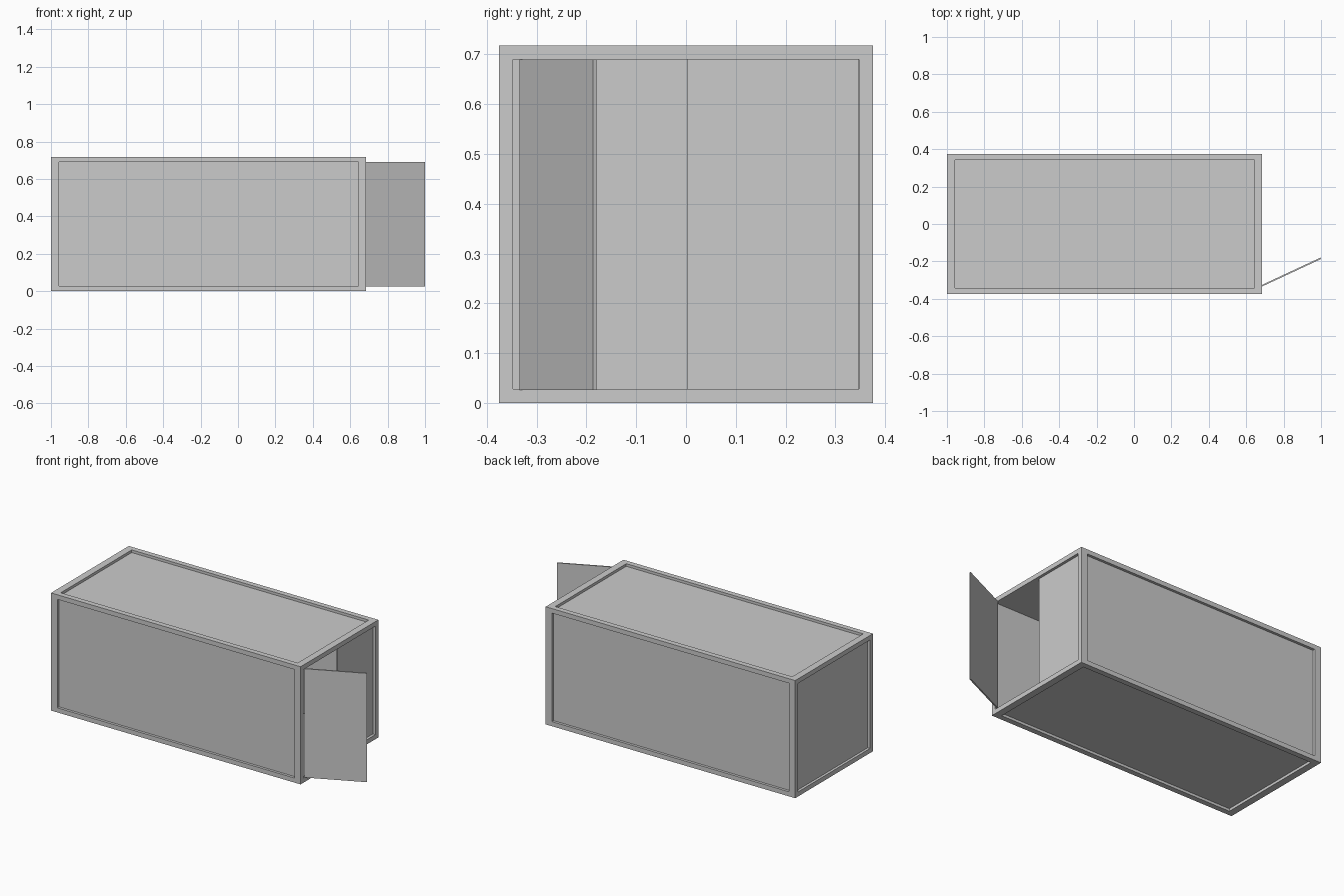
import bpy, bmesh, math
from mathutils import Vector, Matrix

if "Cube" in bpy.data.objects:
    bpy.data.objects.remove(bpy.data.objects["Cube"], do_unlink=True)

GREY = (0.6, 0.6, 0.6, 1.0)
grey = bpy.data.materials.new("plain_grey")
grey.use_nodes = True
grey.diffuse_color = GREY
grey.node_tree.nodes["Principled BSDF"].inputs["Base Color"].default_value = GREY

# Overall extents of the box
LO = Vector((-1.0, -0.375, 0.0))
HI = Vector((0.685, 0.375, 0.718))


def add_box(bm, lo, hi):
    size, mid = hi - lo, (lo + hi) / 2
    return bmesh.ops.create_cube(
        bm, size=1, matrix=Matrix.Translation(mid) @ Matrix.Diagonal((*size, 1)))


def finish(name, bm):
    mesh = bpy.data.meshes.new(name)
    bm.to_mesh(mesh)
    bm.free()
    mesh.materials.append(grey)
    obj = bpy.data.objects.new(name, mesh)
    bpy.context.collection.objects.link(obj)
    return obj


def recess(bm, axis, side, lo, hi, depth):
    """Inset one side to the rectangle lo..hi, then sink it straight inward."""
    direction = Vector((0, 0, 0))
    direction[axis] = side
    face = max(bm.faces, key=lambda f: f.calc_center_median().dot(direction))
    middle = face.calc_center_median()
    for sink in (0.0, depth):
        bmesh.ops.inset_individual(bm, faces=[face], thickness=0.005)
        for v in face.verts:
            for a in range(3):
                if a != axis:
                    v.co[a] = lo[a] if v.co[a] < middle[a] else hi[a]
            v.co[axis] = middle[axis] - side * sink


# Container shell: framed panels on five sides, open cavity on the door end
bm = bmesh.new()
add_box(bm, LO, HI)
DEPTH = 0.016
for side in (-1, 1):
    recess(bm, 1, side, (-0.957, 0, 0.028), (0.643, 0, 0.69), DEPTH)
    recess(bm, 2, side, (-0.957, -0.342, 0), (0.643, 0.342, 0), DEPTH)
recess(bm, 0, -1, (0, -0.347, 0.028), (0, 0.347, 0.69), DEPTH)
recess(bm, 0, 1, (0, -0.347, 0.028), (0, 0.347, 0.69), 1.653)
bmesh.ops.recalc_face_normals(bm, faces=bm.faces[:])
finish("container_shell", bm)

# Closed door leaf, set back into the frame
bm = bmesh.new()
add_box(bm, Vector((0.660, 0.003, 0.0285)), Vector((0.669, 0.3465, 0.6895)))
finish("closed_door", bm)

# Open door leaf, modelled from its hinge and swung outward
bm = bmesh.new()
add_box(bm, Vector((0, -0.004, 0.0)), Vector((0.350, 0.004, 0.664)))
door = finish("open_door", bm)
door.location = (0.682, -0.331, 0.026)
door.rotation_euler.z = math.radians(25)
